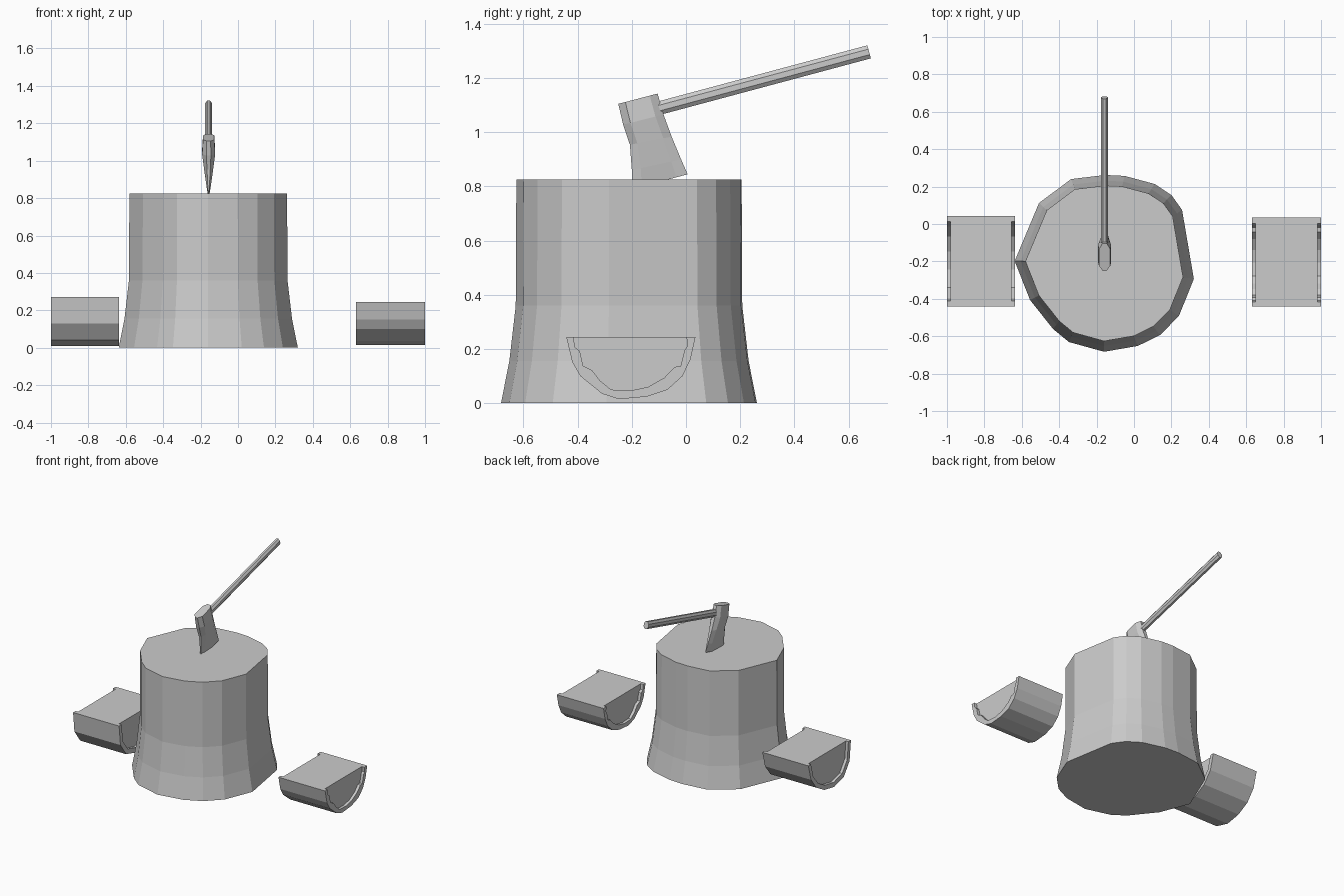
import bpy, bmesh, math
from mathutils import Vector

if "Cube" in bpy.data.objects:
    bpy.data.objects.remove(bpy.data.objects["Cube"])


def loft(name, rings):
    """Bridge equal-length closed rings and cap both ends."""
    bm = bmesh.new()
    rows = [[bm.verts.new(p) for p in r] for r in rings]
    n = len(rows[0])
    for a, b in zip(rows, rows[1:]):
        for i in range(n):
            j = (i + 1) % n
            bm.faces.new((a[i], a[j], b[j], b[i]))
    bm.faces.new(rows[0][::-1])
    bm.faces.new(rows[-1])
    bmesh.ops.recalc_face_normals(bm, faces=bm.faces)
    me = bpy.data.meshes.new(name)
    bm.to_mesh(me)
    bm.free()
    ob = bpy.data.objects.new(name, me)
    bpy.context.collection.objects.link(ob)
    return ob


# Stump: irregular outline, flared towards the ground
CX, CY = -0.16, -0.21
outline = [(-0.155, 0.262), (-0.337, 0.24), (-0.508, 0.112), (-0.638, -0.198),
           (-0.556, -0.406), (-0.433, -0.561), (-0.348, -0.631), (-0.16, -0.683),
           (0.02, -0.652), (0.139, -0.594), (0.24, -0.492), (0.32, -0.294),
           (0.257, 0.075), (0.2, 0.155), (0.11, 0.214), (-0.05, 0.257)]
levels = [(0, 1), (0.155, 0.935), (0.36, 0.885), (0.825, 0.88)]
loft("stump", [[(CX + (x - CX) * s, CY + (y - CY) * s, z) for x, y in outline]
               for z, s in levels])


# Split logs: bark shell standing slightly proud of a recessed wood core
def split_log(side, x0, x1, outer, inner):
    shell = outer + inner[::-1]
    loft(side + "_log_bark", [[(x, y, z) for y, z in shell] for x in (x0, x1)])
    loft(side + "_log_core", [[(x, y, z) for y, z in inner]
                              for x in (x0 + 0.02, x1 - 0.02)])


outer_r = [(-0.442, 0.245), (-0.42, 0.152), (-0.39, 0.10), (-0.31, 0.035),
           (-0.248, 0.015), (-0.145, 0.024), (-0.068, 0.05), (-0.013, 0.10),
           (0.017, 0.163), (0.035, 0.245)]
inner_r = [(-0.416, 0.245), (-0.41, 0.207), (-0.392, 0.192), (-0.38, 0.138),
           (-0.347, 0.122), (-0.317, 0.083), (-0.277, 0.05), (-0.207, 0.046),
           (-0.14, 0.06), (-0.08, 0.094), (-0.042, 0.134), (-0.02, 0.136),
           (-0.005, 0.196), (0.005, 0.211), (0.002, 0.245)]
split_log("right", 0.63, 1.0, outer_r, inner_r)

outer_l = [(-0.44, 0.272), (-0.425, 0.13), (-0.36, 0.04), (-0.25, 0.01),
           (-0.14, 0.03), (-0.05, 0.08), (0.012, 0.16), (0.042, 0.272)]
inner_l = [(-0.2 + (y + 0.2) * 0.88, 0.272 + (z - 0.272) * 0.87) for y, z in outer_l]
split_log("left", -1.0, -0.635, outer_l, inner_l)


# Axe head: chamfered sections narrowing to the blade edge
AX = -0.157


def head_ring(front, back, w):
    f, b = Vector(front), Vector(back)
    side = [(0, 0.35), (0.18, 1), (0.8, 1), (1, 0.4)]
    pts = [(f.lerp(b, t), w * k) for t, k in side]
    return ([(AX + h, p.x, p.y) for p, h in pts] +
            [(AX - h, p.x, p.y) for p, h in reversed(pts)])


loft("axe_head", [head_ring((-0.25, 1.105), (-0.105, 1.143), 0.03),
                  head_ring((-0.232, 1.028), (-0.083, 1.066), 0.035),
                  head_ring((-0.207, 0.954), (-0.053, 0.984), 0.025),
                  head_ring((-0.2, 0.86), (-0.018, 0.9), 0.012),
                  head_ring((-0.2, 0.79), (0.006, 0.845), 0.001)])

# Axe handle: oval eight-sided bar tilted up to the back
tilt = math.radians(15)
up = Vector((0, -math.sin(tilt), math.cos(tilt)))
rings = []
for c in (Vector((AX, -0.16, 1.073)), Vector((AX, 0.676, 1.297))):
    ring = []
    for i in range(8):
        a = math.tau * (i + 0.5) / 8
        ring.append(c + Vector((0.02 * math.cos(a), 0, 0)) + up * (0.027 * math.sin(a)))
    rings.append(ring)
loft("axe_handle", rings)
